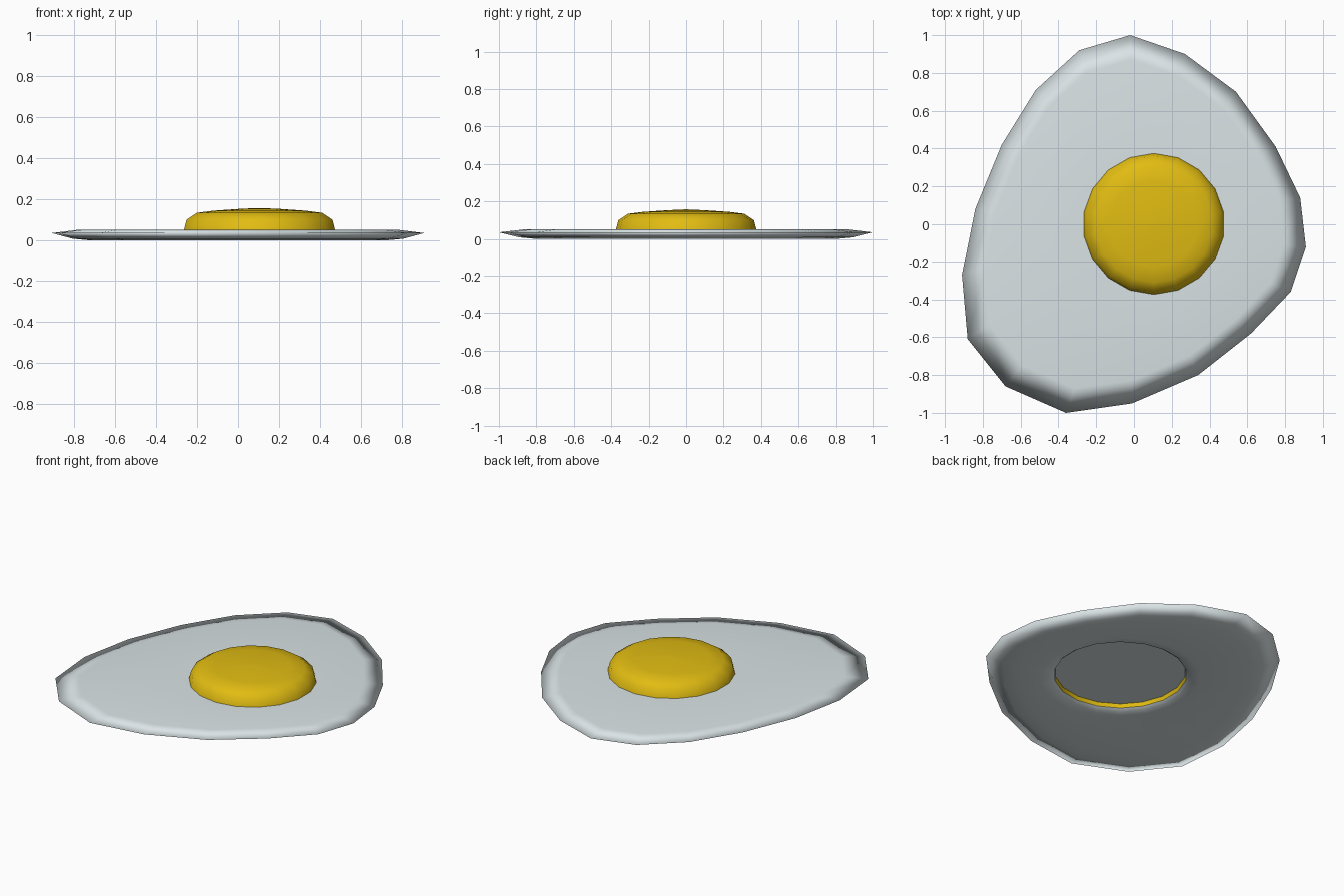
import bpy
import bmesh
from math import sin, cos, pi

cube = bpy.data.objects.get("Cube")
if cube:
    bpy.data.objects.remove(cube, do_unlink=True)

SIDES = 18
YOLK_X = 0.105


def material(name, color):
    mat = bpy.data.materials.new(name)
    mat.use_nodes = True
    mat.diffuse_color = color
    bsdf = next(n for n in mat.node_tree.nodes if n.type == 'BSDF_PRINCIPLED')
    bsdf.inputs["Base Color"].default_value = color
    bsdf.inputs["Roughness"].default_value = 0.6
    return mat


def circle(radius, z):
    """Ring around the yolk centre, clockwise from the back."""
    angles = [pi / 2 - 2 * pi * i / SIDES for i in range(SIDES)]
    return [(YOLK_X + radius * cos(a), radius * sin(a), z) for a in angles]


def loft(name, rings, mat, cap_start=False, cap_end=False, smooth=True):
    """Bridge consecutive rings into one surface."""
    bm = bmesh.new()
    loops = [[bm.verts.new(p) for p in ring] for ring in rings]
    for a, b in zip(loops, loops[1:]):
        for i in range(SIDES):
            j = (i + 1) % SIDES
            bm.faces.new((a[i], b[i], b[j], a[j]))
    if cap_start:
        bm.faces.new(loops[0])
    if cap_end:
        bm.faces.new(list(reversed(loops[-1])))
    for f in bm.faces:
        f.smooth = smooth
    mesh = bpy.data.meshes.new(name)
    bm.to_mesh(mesh)
    bm.free()
    mesh.materials.append(mat)
    obj = bpy.data.objects.new(name, mesh)
    bpy.context.collection.objects.link(obj)
    return obj


white = material("egg white", (0.70, 0.77, 0.79, 1))
yellow = material("yolk yellow", (0.75, 0.50, 0.006, 1))

# Irregular outline of the white, clockwise from the back
outline = [(-.02, 1), (.27, .9), (.54, .7), (.75, .41), (.88, .14), (.91, -.12),
           (.83, -.36), (.62, -.58), (.34, -.8), (-.01, -.95), (-.36, -1),
           (-.68, -.86), (-.88, -.61), (-.91, -.27), (-.84, .08), (-.7, .42),
           (-.52, .71), (-.29, .92)]


def blob(scale, z):
    return [(x * scale, y * scale, z) for x, y in outline]


# White: top surface, thin rim, underside and the edge of the round recess
loft("egg_white", [circle(0.36, 0.052), blob(0.87, 0.05), blob(1, 0.035),
                   blob(0.89, 0.008), blob(0.8, 0), circle(0.47, 0),
                   circle(0.41, 0.006), circle(0.39, 0.02)][::-1], white)

# Recess under the yolk: yellow wall and pale flat base
loft("yolk_lower_wall", [circle(0.385, 0.045), circle(0.39, 0.02)], yellow)
loft("recess_base", [circle(0.386, 0.045), circle(0.2, 0.045)],
     white, cap_end=True, smooth=False).data.flip_normals()

# Yolk: flattened dome
yolk = loft("yolk", [circle(0.375, 0.05), circle(0.362, 0.1), circle(0.31, 0.134),
                     circle(0.23, 0.144), circle(0.1, 0.153),
                     circle(0.01, 0.157)], yellow, cap_end=True)

# Make the outer surfaces face outward
for name, upward in (("egg_white", True), ("yolk", True), ("recess_base", False)):
    mesh = bpy.data.objects[name].data
    top = max(mesh.polygons, key=lambda p: p.center.z)
    if (top.normal.z > 0) != upward:
        mesh.flip_normals()
wall = bpy.data.objects["yolk_lower_wall"].data
face = wall.polygons[0]
if face.normal.y * face.center.y > 0:
    wall.flip_normals()
